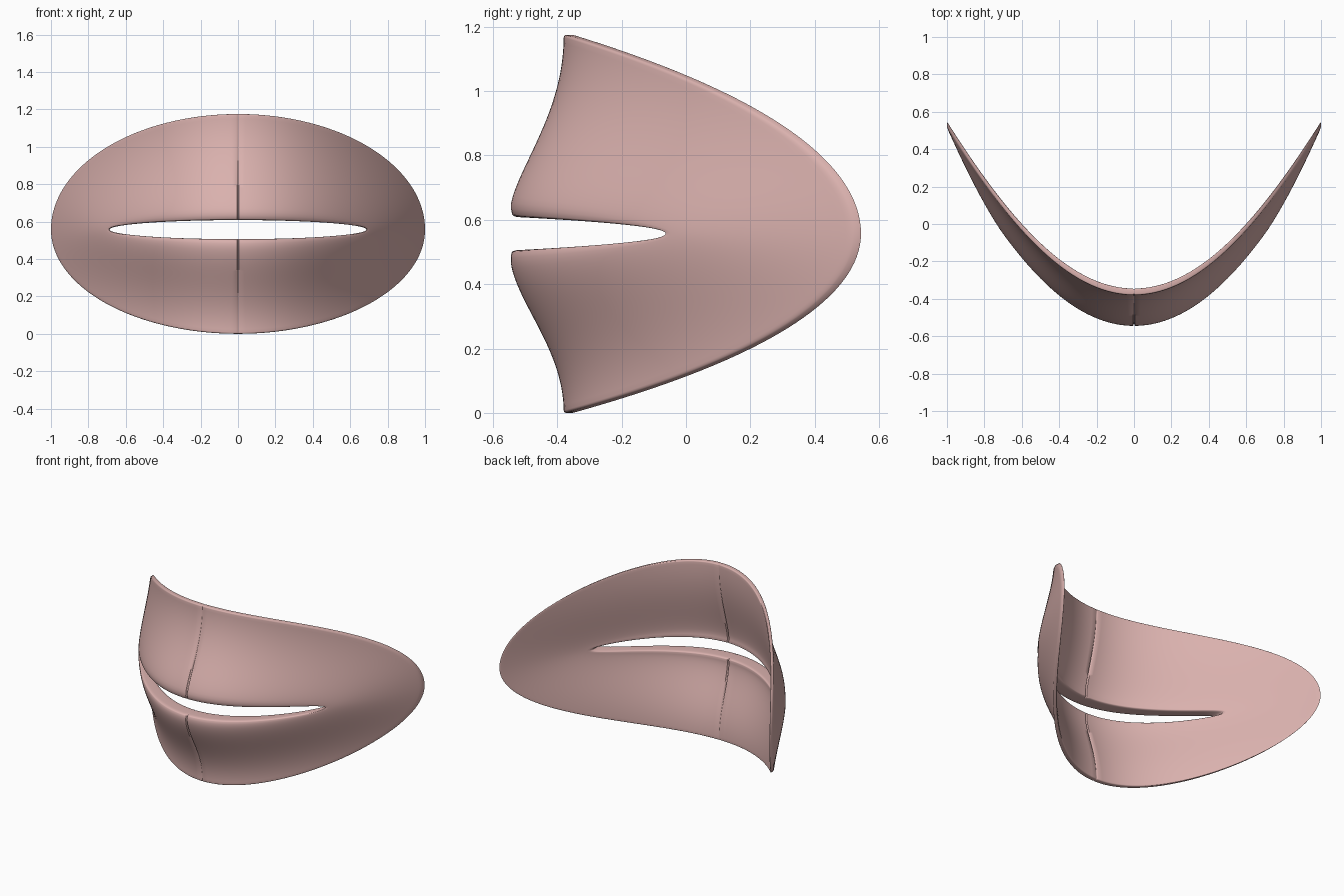
import bpy
import bmesh
import math
from mathutils import Vector

cube = bpy.data.objects.get("Cube")
if cube:
    bpy.data.objects.remove(cube, do_unlink=True)

SLIT_Z = 0.557        # height of the mouth line
RIM = 0.035           # front to back depth at the outline
FRONT_SWELL = 0.165   # how far the front swells toward the slit
BACK_SWELL = 0.10     # the back swells less, so the lips are thicker
ROUND = 0.008         # rim rounding
COLUMNS, ROWS = 96, 30

pink = bpy.data.materials.new("dusty pink")
pink.use_nodes = True
colour = (0.70, 0.44, 0.422, 1)
pink.diffuse_color = colour
pink.node_tree.nodes["Principled BSDF"].inputs["Base Color"].default_value = colour


def ray(angle):
    """Slit point and outer outline point at one angle, in x and z."""
    c, s = math.cos(angle), math.sin(angle)
    inner = Vector((0.686 * c, 0, SLIT_Z + 0.051 * s))
    outer = Vector((c, 0, SLIT_Z + (0.618 if s > 0 else 0.557) * s))
    return inner, outer


def skin(angle, t, depth):
    """Point in the shell: depth 0 is the front sheet, 1 the back."""
    inner, outer = ray(angle)
    p = inner.lerp(outer, t)
    # The lips swell in an S curve that curls in at the slit, the corners in an arch
    curl = abs(t - 0.06) / 0.94
    lip = (1 + math.cos(math.pi * curl ** (0.765 - 0.045 * math.sin(angle)))) / 2
    corner = 0.84 * (1 - t ** 1.5)
    swell = lip + (corner - lip) * abs(math.cos(angle)) ** 3
    bow = -0.38 + p.x ** 2 - 0.105 * p.x ** 4
    y_front = bow - FRONT_SWELL * swell
    y_back = bow + RIM - BACK_SWELL * swell
    p.y = y_front + (y_back - y_front) * depth
    return p


def section(angle, pinch=0.0):
    """Closed loop through the shell, from slit to outline and back."""
    inner, outer = ray(angle)
    inset = ROUND / (outer - inner).length
    arcs = [i * math.pi / 8 for i in range(5)]
    bevel = ROUND / RIM
    out_arc = [(1 - inset + inset * math.sin(a), bevel * (1 - math.cos(a))) for a in arcs]
    in_arc = [(inset - inset * math.sin(a), bevel * (1 - math.cos(a))) for a in arcs]
    flat = [(inset + (1 - 2 * inset) * i / ROWS, 0) for i in range(1, ROWS)]
    face = in_arc[::-1] + flat + out_arc
    loop = face + [(t, 1 - d) for t, d in reversed(face)]
    return [skin(angle, t, pinch + d * (1 - 2 * pinch)) for t, d in loop]


# One half of the lips, swept from the lower centre to the upper centre
bm = bmesh.new()
quarter = math.pi / 2
gap = 0.008
stations = [(-quarter, 0.15), (-quarter + gap / 2, 0.05)]
stations += [(-quarter + gap + (math.pi - 2 * gap) * i / COLUMNS, 0.0) for i in range(COLUMNS + 1)]
stations += [(quarter - gap / 2, 0.05), (quarter, 0.15)]
rings = [[bm.verts.new(p) for p in section(a, pinch)] for a, pinch in stations]
for v in rings[0] + rings[-1]:
    v.co.x = 0
for ring_a, ring_b in zip(rings, rings[1:]):
    for i in range(len(ring_a)):
        j = (i + 1) % len(ring_a)
        bm.faces.new((ring_a[i], ring_a[j], ring_b[j], ring_b[i]))
bmesh.ops.recalc_face_normals(bm, faces=bm.faces)
# With the ends open, the widest outline face settles which way is out
tip = max(bm.faces, key=lambda f: f.calc_center_median().x)
if tip.normal.x < 0:
    bmesh.ops.reverse_faces(bm, faces=bm.faces)

mesh = bpy.data.meshes.new("lips")
bm.to_mesh(mesh)
bm.free()
mesh.materials.append(pink)
lips = bpy.data.objects.new("lips", mesh)
bpy.context.collection.objects.link(lips)

# Mirror the half across the centre seam
mirror = lips.modifiers.new("mirror", "MIRROR")
mirror.use_axis[0] = True
mirror.use_mirror_merge = True
mirror.merge_threshold = 0.0005

bpy.ops.object.select_all(action="DESELECT")
lips.select_set(True)
bpy.context.view_layer.objects.active = lips
bpy.ops.object.shade_smooth_by_angle(angle=math.radians(50))
